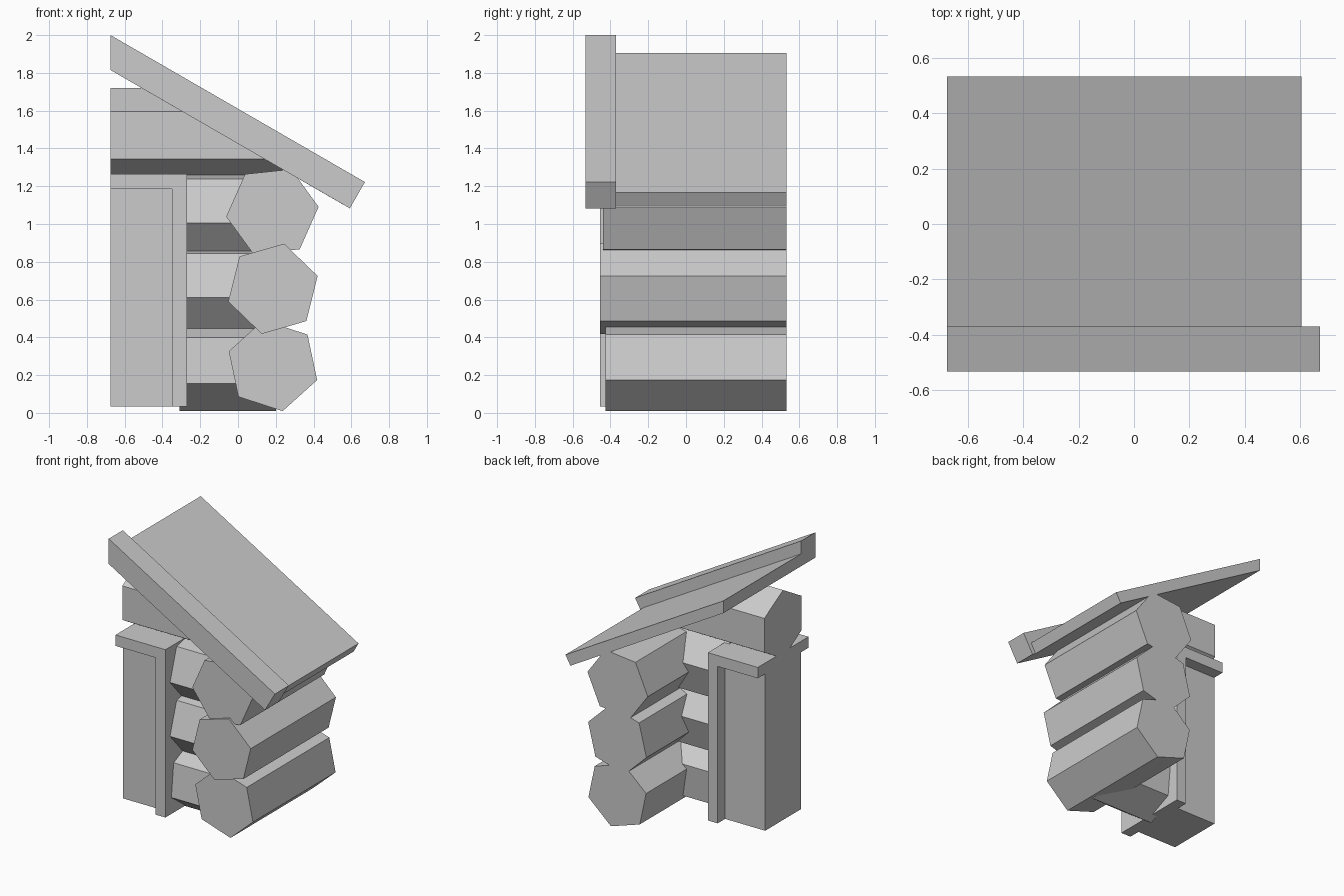
import bpy, bmesh
from math import sin, cos, radians
from mathutils import Vector

if "Cube" in bpy.data.objects:
    bpy.data.objects.remove(bpy.data.objects["Cube"])


def extrude(name, profile, axis, a, b, cut=None):
    """Extrude a 2D profile: axis 'y' takes (x, z) points, axis 'x' takes (y, z)."""
    bm = bmesh.new()

    def place(p, t):
        return (p[0], t, p[1]) if axis == 'y' else (t, p[0], p[1])

    start = [bm.verts.new(place(p, a)) for p in profile]
    end = [bm.verts.new(place(p, b)) for p in profile]
    n = len(profile)
    bm.faces.new(start)
    bm.faces.new(end)
    for i in range(n):
        j = (i + 1) % n
        bm.faces.new((start[i], start[j], end[j], end[i]))
    if cut:
        res = bmesh.ops.bisect_plane(bm, geom=bm.verts[:] + bm.edges[:] + bm.faces[:],
                                     plane_co=cut[0], plane_no=cut[1], clear_outer=True)
        edges = [e for e in res['geom_cut'] if isinstance(e, bmesh.types.BMEdge)]
        bmesh.ops.holes_fill(bm, edges=edges)
    bmesh.ops.recalc_face_normals(bm, faces=bm.faces[:])
    mesh = bpy.data.meshes.new(name)
    bm.to_mesh(mesh)
    bm.free()
    obj = bpy.data.objects.new(name, mesh)
    bpy.context.collection.objects.link(obj)
    return obj


def hexagon(c0, c1, r, turn):
    return [(c0 + r * cos(radians(turn + 60 * i)), c1 + r * sin(radians(turn + 60 * i)))
            for i in range(6)]


LEFT = -0.675

# Side wall: three hexagonal logs running front to back
for i, (cx, cz, turn, front) in enumerate([(0.185, 0.25, -18, -0.425),
                                           (0.185, 0.657, 16, -0.455),
                                           (0.182, 1.065, 6, -0.44)]):
    extrude(f"side_log_{i + 1}", hexagon(cx, cz, 0.246, turn), 'y', front, 0.532)

# Front wall: three short logs between the door frame and the side wall
for i, (cz, turn) in enumerate([(0.255, -36), (0.661, -48), (1.056, -48)]):
    extrude(f"front_log_{i + 1}", hexagon(-0.16, cz, 0.247, turn), 'x', -0.31, 0.2)

# Log above the door, trimmed to the roof slope
extrude("lintel_log", hexagon(-0.16, 1.47, 0.25, 30), 'x', LEFT, 0.24,
        cut=(Vector((LEFT, 0, 1.85)), Vector((0.5, 0, 0.866))))

# Door frame as one L-shaped profile
extrude("door_frame", [(-0.35, 0.035), (-0.27, 0.035), (-0.27, 1.265),
                       (LEFT, 1.265), (LEFT, 1.185), (-0.35, 1.185)], 'y', -0.455, 0.133)

# Thick door filling the frame
extrude("door", [(LEFT, 0.035), (-0.35, 0.035), (-0.35, 1.185), (LEFT, 1.185)],
        'y', -0.37, 0.047)

# Sloping roof panel and its front trim board
extrude("roof_panel", [(LEFT, 1.815), (0.565, 1.098), (0.605, 1.168), (LEFT, 1.905)],
        'y', -0.37, 0.532)
extrude("roof_trim", [(LEFT, 1.815), (0.592, 1.083), (0.672, 1.222), (LEFT, 2.0)],
        'y', -0.533, -0.37)
